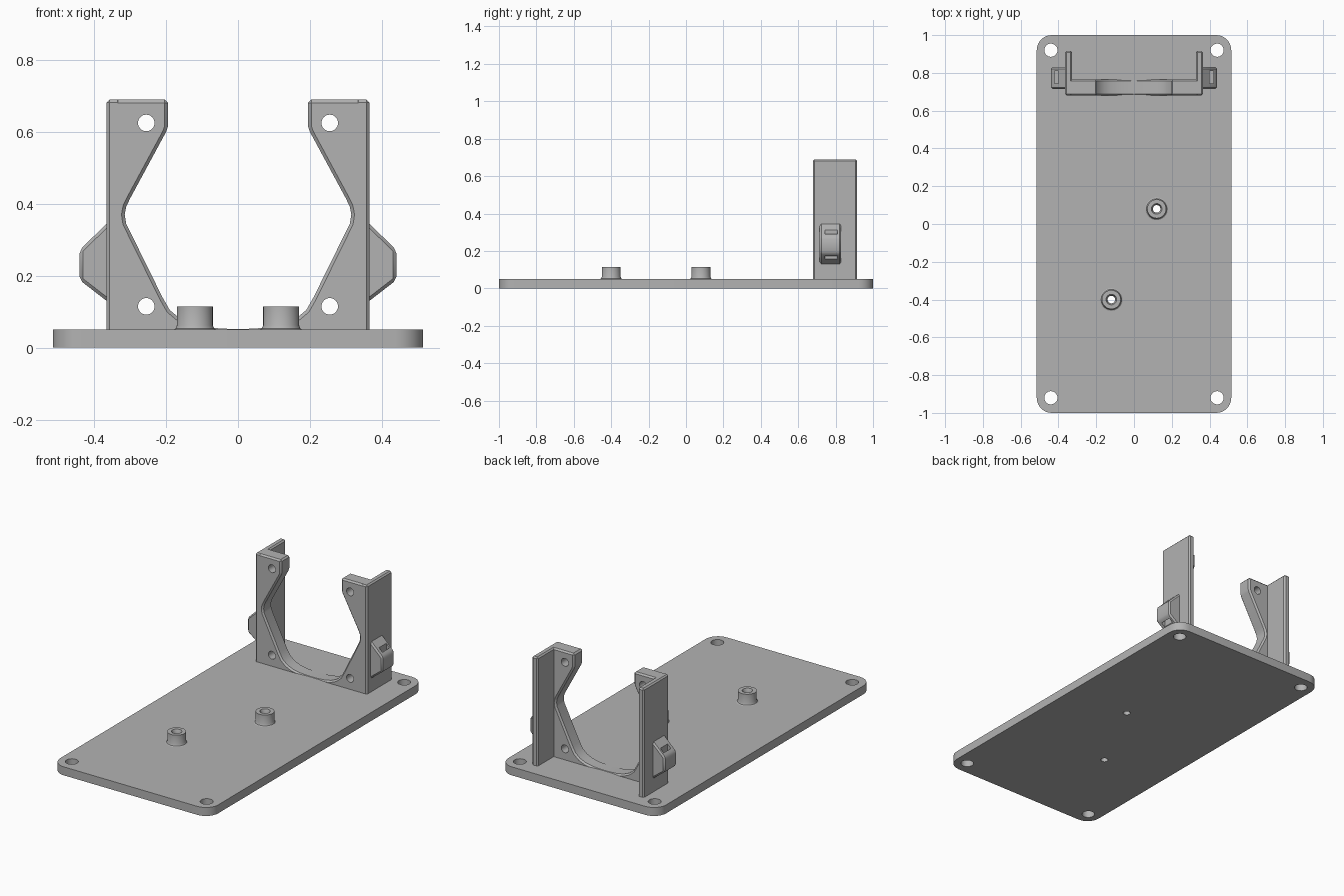
import bpy, bmesh, math
from mathutils import Vector

cube = bpy.data.objects.get("Cube")
if cube:
    bpy.data.objects.remove(cube, do_unlink=True)

grey = bpy.data.materials.new("plain grey")
grey.use_nodes = True
grey.diffuse_color = (0.45, 0.45, 0.45, 1)
grey.node_tree.nodes["Principled BSDF"].inputs["Base Color"].default_value = (0.45, 0.45, 0.45, 1)


def finish(name, bm):
    bmesh.ops.recalc_face_normals(bm, faces=bm.faces)
    mesh = bpy.data.meshes.new(name)
    bm.to_mesh(mesh)
    bm.free()
    mesh.materials.append(grey)
    obj = bpy.data.objects.new(name, mesh)
    bpy.context.collection.objects.link(obj)
    return obj


def prism(name, points, axis, start, end):
    """Extrude an xz profile along y, or an xy profile along z."""
    bm = bmesh.new()
    if axis == "y":
        verts = [bm.verts.new((a, start, b)) for a, b in points]
    else:
        verts = [bm.verts.new((a, b, start)) for a, b in points]
    face = bm.faces.new(verts)
    out = bmesh.ops.extrude_face_region(bm, geom=[face])
    step = Vector((0, end - start, 0) if axis == "y" else (0, 0, end - start))
    bmesh.ops.translate(bm, vec=step, verts=[v for v in out["geom"] if isinstance(v, bmesh.types.BMVert)])
    return finish(name, bm)


def box(name, x, y, z):
    return prism(name, [(x[0], y[0]), (x[1], y[0]), (x[1], y[1]), (x[0], y[1])], "z", *z)


def circle(cx, cy, r, n=32):
    return [(cx + r * math.cos(i * math.tau / n), cy + r * math.sin(i * math.tau / n)) for i in range(n)]


def apply(obj, mod):
    bpy.context.view_layer.objects.active = obj
    bpy.ops.object.modifier_apply(modifier=mod.name)


def combine(obj, other, operation):
    mod = obj.modifiers.new("combine", "BOOLEAN")
    mod.operation, mod.solver, mod.object = operation, "EXACT", other
    apply(obj, mod)
    bpy.data.objects.remove(other, do_unlink=True)


def chamfer(obj, width, angle=30):
    mod = obj.modifiers.new("chamfer", "BEVEL")
    mod.width, mod.segments = width, 1
    mod.limit_method, mod.angle_limit = "ANGLE", math.radians(angle)
    apply(obj, mod)


def smooth(obj):
    bpy.ops.object.select_all(action="DESELECT")
    obj.select_set(True)
    bpy.context.view_layer.objects.active = obj
    bpy.ops.object.shade_smooth_by_angle(angle=math.radians(30))


# Base plate with rounded corners and four screw holes
outline = []
for quarter, (sx, sy) in enumerate([(1, 1), (-1, 1), (-1, -1), (1, -1)]):
    for i in range(9):
        a = (quarter + i / 8) * math.pi / 2
        outline.append((sx * 0.435 + 0.08 * math.cos(a), sy * 0.92 + 0.08 * math.sin(a)))
plate = prism("base_plate", outline, "z", 0, 0.05)
for sx in (-1, 1):
    for sy in (-1, 1):
        combine(plate, prism("cutter", circle(sx * 0.44, sy * 0.92, 0.035), "z", -0.1, 0.1), "DIFFERENCE")

# Hollow standoffs with a filleted foot
posts = [("right_standoff", -0.12, -0.4), ("left_standoff", 0.12, 0.08)]
for name, x, y in posts:
    combine(plate, prism("cutter", circle(x, y, 0.02), "z", -0.1, 0.1), "DIFFERENCE")
    profile = [(0.02, 0.04), (0.06, 0.04), (0.06, 0.05), (0.054, 0.053), (0.05, 0.062),
               (0.05, 0.115), (0.028, 0.115), (0.02, 0.095)]
    bm = bmesh.new()
    rings = [[bm.verts.new((px, py, z)) for px, py in circle(x, y, r)] for r, z in profile]
    for low, high in zip(rings, rings[1:] + rings[:1]):
        for i in range(len(low)):
            j = (i + 1) % len(low)
            bm.faces.new((low[i], low[j], high[j], high[i]))
    smooth(finish(name, bm))
smooth(plate)

# Upright bracket with a waisted opening
half = [(0.36, 0.02), (0.36, 0.69), (0.195, 0.69), (0.195, 0.615), (0.2, 0.6), (0.3, 0.415),
        (0.311, 0.392), (0.315, 0.37), (0.311, 0.345), (0.21, 0.14), (0.19, 0.105),
        (0.16, 0.08), (0.125, 0.065), (0.08, 0.056), (0.04, 0.053)]
bracket = prism("bracket", half + [(0, 0.052)] + [(-x, z) for x, z in reversed(half)], "y", 0.68, 0.765)
chamfer(bracket, 0.009, 60)
# Carry the front and back chamfer around the opening, then add side flanges
for s in (-1, 1):
    flange = box("flange", sorted((s * 0.327, s * 0.365)), (0.68, 0.915), (0.02, 0.69))
    chamfer(flange, 0.008)
    combine(bracket, flange, "UNION")
    for z in (0.115, 0.625):
        combine(bracket, prism("cutter", circle(s * 0.255, z, 0.023), "y", 0.6, 0.85), "DIFFERENCE")
smooth(bracket)

# Slotted cable tie loops on the outer sides
for name, s in (("right_tie_loop", -1), ("left_tie_loop", 1)):
    side = [(0.35, 0.36), (0.365, 0.345), (0.44, 0.272), (0.44, 0.188), (0.365, 0.13), (0.35, 0.12)]
    loop = prism(name, [(s * x, z) for x, z in side], "y", 0.715, 0.83)
    chamfer(loop, 0.01, 35)
    combine(loop, box("cutter", sorted((s * 0.4, s * 0.422)), (0.743, 0.81), (0, 0.5)), "DIFFERENCE")
    smooth(loop)
